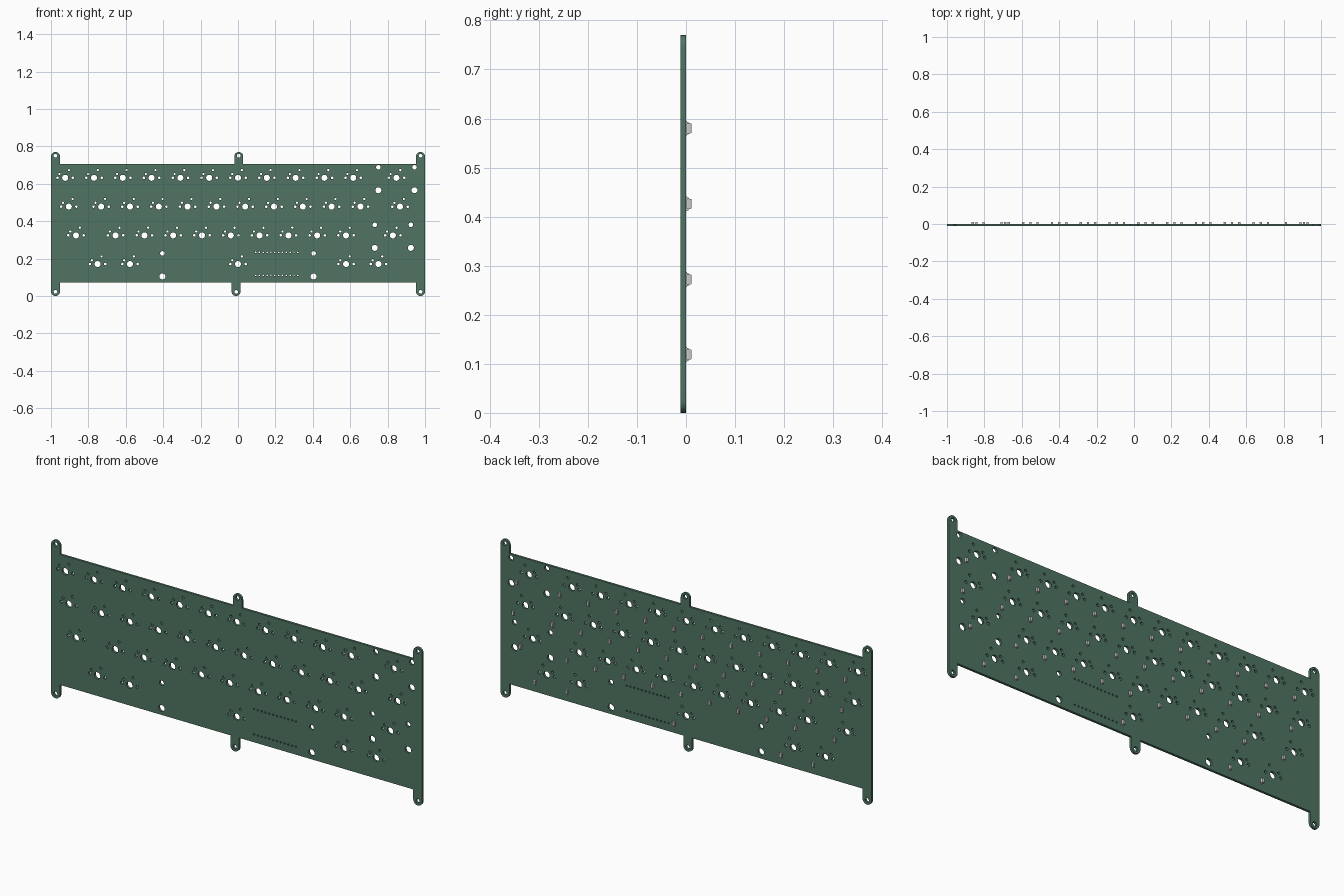
import bpy, bmesh, math

if "Cube" in bpy.data.objects:
    bpy.data.objects.remove(bpy.data.objects["Cube"])

U = 0.154            # key pitch
MM = U / 19.05       # one millimetre in model units
T = 0.0115           # board thickness
BACK = 0.0005        # y of the board's back face
TAB_R = 0.024

# Key centres per row, in key pitches from the middle
rows = [
    (0.632, [k - 6 for k in range(11)] + [5.5]),
    (0.478, [-5.875] + [k - 4.75 for k in range(10)] + [5.625]),
    (0.324, [-5.625] + [k - 4.25 for k in range(9)] + [5.375]),
    (0.171, [-4.875, -3.75, 0, 3.75, 4.875]),
]
keys = [(k * U, z) for z, row in rows for k in row]


def circle(x, z, r, n=16):
    return [(x + r * math.cos(2 * math.pi * i / n),
             z + r * math.sin(2 * math.pi * i / n)) for i in range(n)]


def tab(x, base, mid, start):
    """Rounded mounting tab as part of a counter-clockwise outline."""
    arc = [(x + TAB_R * math.cos(start + math.pi * i / 12),
            mid + TAB_R * math.sin(start + math.pi * i / 12)) for i in range(13)]
    return [(arc[0][0], base)] + arc + [(arc[-1][0], base)]


# Board outline with six tabs
Z0, Z1 = 0.072, 0.707
bottom_tabs = [(-0.976, TAB_R), (-0.010, TAB_R), (0.976, TAB_R)]
top_tabs = [(0.976, 0.746), (0.004, 0.746), (-0.976, 0.746)]
outline = []
for x, z in bottom_tabs:
    outline += tab(x, Z0, z, math.pi)
for x, z in top_tabs:
    outline += tab(x, Z1, z, 0)

# Tab screw holes
holes = [circle(x, z + d, 0.010) for tabs, d in ((bottom_tabs, -0.002), (top_tabs, 0.004))
         for x, z in tabs]

# Switch holes: centre post, two side pegs, two pins
for x, z in keys:
    for dx, dz, r in ((0, 0, 2.0), (-5.08, 0, 0.87), (5.08, 0, 0.87),
                      (-3.81, 2.54, 0.75), (2.54, 5.08, 0.75)):
        holes.append(circle(x + dx * MM, z + dz * MM, r * MM, 24 if r == 2 else 12))

# Stabiliser holes beside the wide keys
for x, z, half in ((5.5 * U, 0.632, 11.94), (5.375 * U, 0.324, 11.94), (0, 0.171, 50)):
    for s in (-1, 1):
        holes.append(circle(x + s * half * MM, z + 7 * MM, 1.52 * MM))
        holes.append(circle(x + s * half * MM, z - 8.24 * MM, 1.99 * MM, 24))

# Two rows of controller header holes
for z in (0.233, 0.110):
    for i in range(12):
        holes.append(circle(0.094 + i * 2.54 * MM, z, 0.0042, 10))

# Filled curve turned into the solid board
curve = bpy.data.curves.new("circuit_board", 'CURVE')
curve.dimensions = '2D'
curve.fill_mode = 'BOTH'
curve.extrude = T / 2
for pts in [outline] + holes:
    sp = curve.splines.new('POLY')
    sp.points.add(len(pts) - 1)
    for p, (x, z) in zip(sp.points, pts):
        p.co = (x, z, 0, 1)
    sp.use_cyclic_u = True
board = bpy.data.objects.new("circuit_board", curve)
bpy.context.collection.objects.link(board)
board.rotation_euler = (math.pi / 2, 0, 0)
board.location.y = BACK - T / 2
bpy.context.view_layer.objects.active = board
board.select_set(True)
bpy.ops.object.convert(target='MESH')
board = bpy.context.object
bpy.ops.object.transform_apply(location=True, rotation=True, scale=True)
bm = bmesh.new()
bm.from_mesh(board.data)
bmesh.ops.remove_doubles(bm, verts=bm.verts, dist=0.00005)
bmesh.ops.recalc_face_normals(bm, faces=bm.faces)
bm.to_mesh(board.data)
bm.free()
bpy.ops.object.shade_smooth_by_angle(angle=math.radians(35))

green = bpy.data.materials.new("board_green")
green.diffuse_color = (0.08, 0.175, 0.125, 1)
green.use_nodes = True
green.node_tree.nodes["Principled BSDF"].inputs["Base Color"].default_value = green.diffuse_color
board.data.materials.clear()
board.data.materials.append(green)

# Diode: body with tapered halves and two flat leads
bm = bmesh.new()


def slab(y0, y1, w0, l0, w1, l1, zc=0):
    v = [bm.verts.new((sx * w / 2, y, zc + sz * l / 2))
         for y, w, l in ((y0, w0, l0), (y1, w1, l1))
         for sx, sz in ((-1, -1), (1, -1), (1, 1), (-1, 1))]
    bm.faces.new(v[:4])
    bm.faces.new(v[4:])
    for i in range(4):
        j = (i + 1) % 4
        bm.faces.new((v[i], v[j], v[4 + j], v[4 + i]))


slab(0.0005, 0.005, 0.011, 0.020, 0.013, 0.022)
slab(0.005, 0.0103, 0.013, 0.022, 0.011, 0.019)
for s in (-1, 1):
    slab(0, 0.0015, 0.005, 0.008, 0.005, 0.008, s * 0.011)
    slab(0.0, 0.005, 0.005, 0.003, 0.005, 0.003, s * 0.0115)
bmesh.ops.recalc_face_normals(bm, faces=bm.faces)
diode_mesh = bpy.data.meshes.new("diode")
bm.to_mesh(diode_mesh)
bm.free()

# One diode beside every key, on the back
for x, z in keys:
    d = bpy.data.objects.new("diode", diode_mesh)
    d.location = (x + 0.062, BACK, z - 0.052)
    bpy.context.collection.objects.link(d)
